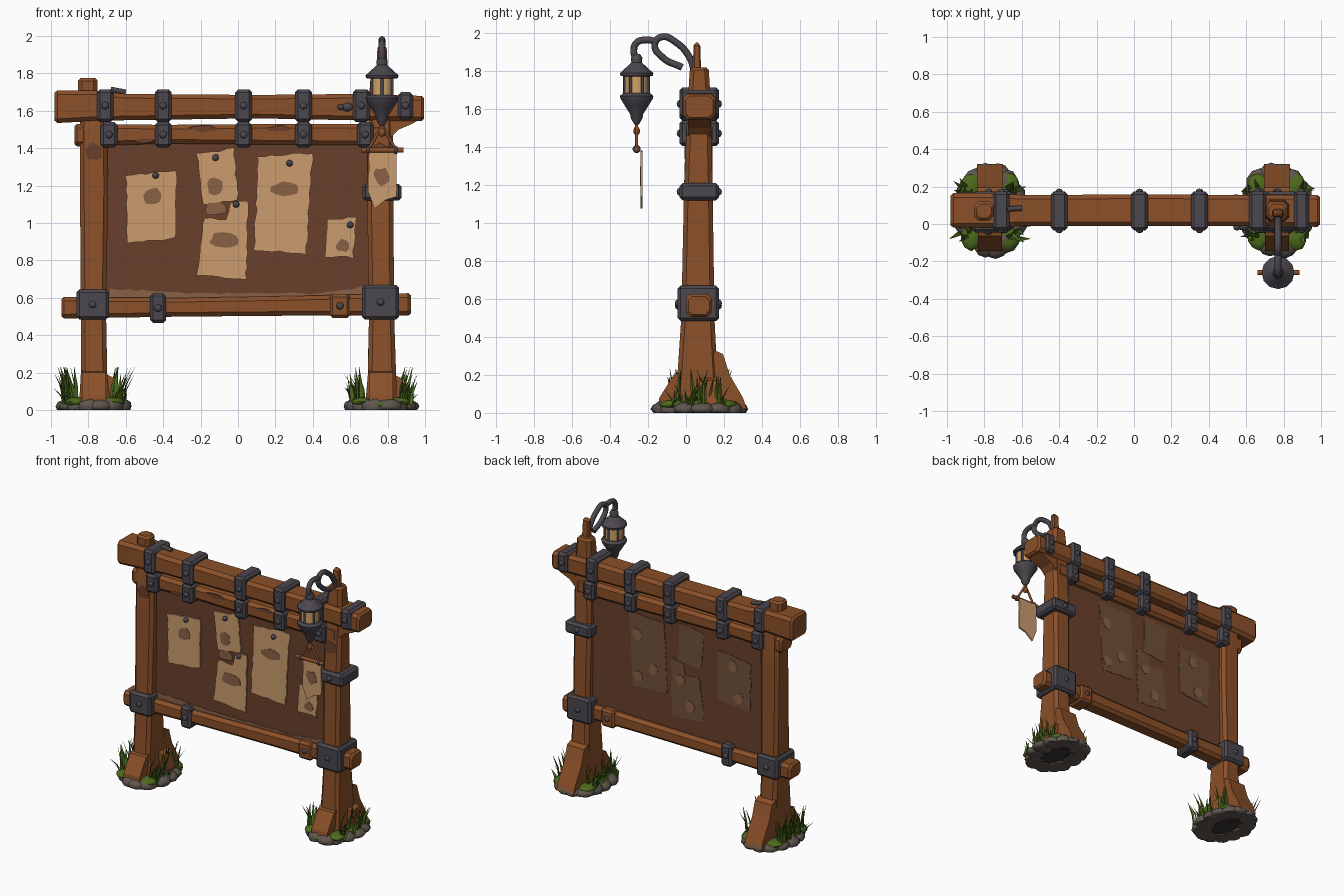
import bpy, bmesh, math, random
from mathutils import Vector

random.seed(4)
if "Cube" in bpy.data.objects:
    bpy.data.objects.remove(bpy.data.objects["Cube"])


def material(name, code):
    rgb = [int(code[i:i + 2], 16) / 255 for i in (0, 2, 4)]
    col = [c / 12.92 if c < 0.04 else ((c + 0.055) / 1.055) ** 2.4 for c in rgb] + [1]
    m = bpy.data.materials.new(name)
    m.use_nodes = True
    m.diffuse_color = col
    m.node_tree.nodes["Principled BSDF"].inputs["Base Color"].default_value = col
    return m


WOOD = material("warm wood", "8B5029")
DARK = material("dark board", "6A402B")
METAL = material("dark iron", "4B474E")
PAPER = material("old paper", "CB9C6D")
BLOT = material("faded ink", "8A6145")
STAIN = material("back stain", "6F5138")
STONE = material("grey stone", "5F564E")
GRASS = material("grass green", "4C6A1C")
GLASS = material("lantern glass", "CFA268")
SOIL = material("dark soil", "35302F")


def finish(name, bm, mat, angle=35):
    bmesh.ops.recalc_face_normals(bm, faces=bm.faces)
    me = bpy.data.meshes.new(name)
    bm.to_mesh(me)
    bm.free()
    me.materials.append(mat)
    ob = bpy.data.objects.new(name, me)
    bpy.context.collection.objects.link(ob)
    bpy.ops.object.select_all(action='DESELECT')
    ob.select_set(True)
    bpy.context.view_layer.objects.active = ob
    bpy.ops.object.shade_smooth_by_angle(angle=math.radians(angle))
    return ob


def skin(bm, rings):
    loops = [[bm.verts.new(p) for p in r] for r in rings]
    n = len(loops[0])
    for a, b in zip(loops, loops[1:]):
        for i in range(n):
            bm.faces.new((a[i], a[(i + 1) % n], b[(i + 1) % n], b[i]))
    bm.faces.new(loops[0])
    bm.faces.new(loops[-1])


def timber(name, axis, stations, mat=WOOD, c=0.022):
    """Chamfered bar through stations (t, u0, u1, v0, v1) along x or z, with worn ends."""
    bm = bmesh.new()
    first, last = stations[0], stations[-1]
    e = 0.015 if last[0] > first[0] else -0.015
    inset = lambda s: (s[0], s[1] + 0.012, s[2] - 0.012, s[3] + 0.012, s[4] - 0.012)
    full = [inset(first), (first[0] + e, *first[1:]), *stations[1:-1],
            (last[0] - e, *last[1:]), inset(last)]
    rings = []
    for t, a, b, d, f in full:
        sec = [(a + c, d), (b - c, d), (b, d + c), (b, f - c),
               (b - c, f), (a + c, f), (a, f - c), (a, d + c)]
        rings.append([(t, u, v) if axis == 'x' else (u, v, t) for u, v in sec])
    skin(bm, rings)
    return finish(name, bm, mat, 25)


def box(name, x0, x1, y0, y1, z0, z1, mat, bevel=0.012):
    bm = bmesh.new()
    bmesh.ops.create_cube(bm, size=1)
    for v in bm.verts:
        v.co = ((x0 + x1) / 2 + v.co.x * (x1 - x0), (y0 + y1) / 2 + v.co.y * (y1 - y0),
                (z0 + z1) / 2 + v.co.z * (z1 - z0))
    if bevel:
        bmesh.ops.bevel(bm, geom=bm.edges[:], offset=bevel, segments=1, affect='EDGES')
    return finish(name, bm, mat, 20)


def prism(name, pts, axis, d0, d1, mat, jag=0.0):
    """Outline in xz (axis y) or yz (axis x), extruded; jag roughens the edge."""
    out = []
    for p, q in zip(pts, pts[1:] + pts[:1]):
        p, q = Vector(p), Vector(q)
        k = max(1, int((q - p).length / 0.035)) if jag else 1
        for i in range(k):
            r = Vector((random.uniform(-jag, jag), random.uniform(-jag, jag)))
            out.append(p.lerp(q, i / k) + r)
    bm = bmesh.new()
    skin(bm, [[(p.x, d, p.y) if axis == 'y' else (d, p.x, p.y) for p in out] for d in (d0, d1)])
    return finish(name, bm, mat, 20)


def blot(name, x, z, rx, rz, y, mat, thick=0.003):
    pts = []
    for i in range(11):
        a, k = i * math.tau / 11, random.uniform(0.75, 1.1)
        pts.append((x + rx * k * math.cos(a), z + rz * k * math.sin(a)))
    prism(name, pts, 'y', y - thick, y, mat)


def ball(name, p, s, mat, sub=2, rough=0.0, floor=None):
    bm = bmesh.new()
    bmesh.ops.create_icosphere(bm, subdivisions=sub, radius=1)
    for v in bm.verts:
        k = 1 + random.uniform(-rough, rough)
        v.co = Vector(p) + Vector([v.co[i] * s[i] * k for i in range(3)])
        if floor is not None:
            v.co.z = max(v.co.z, floor)
    return finish(name, bm, mat, 50)


def lathe(name, profile, x, y, mat, n=12):
    bm = bmesh.new()
    skin(bm, [[(x + r * math.cos(i * math.tau / n), y + r * math.sin(i * math.tau / n), z)
               for i in range(n)] for r, z in profile])
    return finish(name, bm, mat)


def tube(name, pts, r, mat, smooth=True):
    cu = bpy.data.curves.new(name, 'CURVE')
    cu.dimensions, cu.bevel_depth, cu.bevel_resolution, cu.use_fill_caps = '3D', r, 2, True
    sp = cu.splines.new('BEZIER' if smooth else 'POLY')
    seq = sp.bezier_points if smooth else sp.points
    seq.add(len(pts) - 1)
    for q, p in zip(seq, pts):
        q.co = p if smooth else (*p, 1)
        if smooth:
            q.handle_left_type = q.handle_right_type = 'AUTO'
    cu.materials.append(mat)
    bpy.context.collection.objects.link(bpy.data.objects.new(name, cu))


def strap(name, x, z0, z1, w=0.09, y0=-0.035, y1=0.175, mat=METAL):
    box(name, x - w / 2, x + w / 2, y0, y1, z0, z1, mat, 0.016)
    for y in (y0, y1):
        ball(name + "_rivet", (x, y, (z0 + z1) / 2), (0.02, 0.014, 0.02), METAL)


# Posts, with the flared feet
timber("right_post", 'z', [(0.01, -0.85, -0.68, -0.06, 0.18), (0.2, -0.84, -0.70, -0.045, 0.165),
       (0.5, -0.84, -0.705, -0.025, 0.15), (1.2, -0.845, -0.695, -0.01, 0.14),
       (1.55, -0.845, -0.70, 0.0, 0.14), (1.62, -0.855, -0.75, 0.02, 0.12),
       (1.775, -0.855, -0.75, 0.02, 0.12)])
timber("left_post", 'z', [(0.01, 0.68, 0.85, -0.06, 0.18), (0.2, 0.695, 0.845, -0.045, 0.165),
       (0.5, 0.70, 0.835, -0.025, 0.15), (1.2, 0.69, 0.83, -0.01, 0.14),
       (1.65, 0.70, 0.83, 0.01, 0.13), (1.82, 0.71, 0.82, 0.02, 0.12)])
timber("left_post_peg", 'z', [(1.78, 0.74, 0.80, 0.035, 0.08), (1.95, 0.745, 0.795, 0.04, 0.075)], c=0.008)

# Cross beams and the board
timber("top_beam", 'x', [(-0.98, -0.02, 0.165, 1.535, 1.71), (-0.78, -0.02, 0.165, 1.545, 1.71),
       (-0.6, -0.01, 0.155, 1.55, 1.69), (0.1, -0.012, 0.158, 1.56, 1.685),
       (0.6, -0.01, 0.155, 1.55, 1.69), (0.995, -0.015, 0.155, 1.545, 1.68)])
timber("second_beam", 'x', [(-0.875, 0.0, 0.14, 1.41, 1.53), (-0.4, 0.005, 0.135, 1.425, 1.525),
       (0.2, 0.0, 0.14, 1.42, 1.53), (0.8, 0.0, 0.14, 1.415, 1.53)])
timber("bottom_beam", 'x', [(-0.945, 0.0, 0.135, 0.49, 0.605), (-0.3, 0.01, 0.13, 0.50, 0.60),
       (0.3, 0.01, 0.13, 0.505, 0.61), (0.925, 0.0, 0.135, 0.505, 0.625)])
prism("beam_bracket", [(0.80, 1.44), (0.86, 1.5), (0.93, 1.53), (0.98, 1.56), (0.80, 1.58)],
      'y', 0.01, 0.13, WOOD)
box("notice_board", -0.71, 0.71, 0.045, 0.095, 0.58, 1.44, DARK, 0)
prism("board_worn_edge", [(-0.69, 0.6), (0.69, 0.6), (0.69, 0.66), (0.4, 0.625), (-0.3, 0.625), (-0.69, 0.65)],
      'y', 0.041, 0.046, BLOT, 0.005)
for x, z, rx, rz in [(-0.18, 1.505, 0.08, 0.018), (0.22, 1.505, 0.07, 0.016), (-0.5, 1.44, 0.05, 0.015)]:
    blot("beam_wear", x, z, rx, rz, 0.001, DARK)
for x in (-0.77, 0.76):
    blot("post_wear", x, 1.38, 0.05, 0.05, -0.006, DARK)

# Iron straps and corner plates
for x in (-0.71, -0.40, 0.03, 0.35, 0.66):
    strap("top_strap", x, 1.54, 1.715)
    strap("second_strap", x + (0.02 if abs(x) > 0.6 else 0), 1.405, 1.54)
strap("end_strap", 0.895, 1.555, 1.70, 0.08)
strap("right_corner_plate", -0.777, 0.485, 0.645, 0.175, -0.045)
strap("left_corner_plate", 0.762, 0.485, 0.67, 0.2, -0.045)
strap("bottom_strap", -0.427, 0.465, 0.625, 0.085, -0.01, 0.15)
strap("wooden_patch", 0.545, 0.492, 0.622, 0.11, -0.005, 0.145, WOOD)
strap("left_post_band", 0.77, 1.12, 1.21, 0.21)
for x, r in ((0.55, 0.02), (0.585, 0.03)):
    ball("iron_knot", (x, -0.015, 1.62), (r, 0.02, r * 0.8), METAL)
tube("iron_spike", [(-0.68, 0.08, 1.715), (-0.6, 0.085, 1.70)], 0.014, METAL, False)

# Torn notices, with faded marks on the back of the board
wide = [(-0.60, 1.25), (-0.33, 1.285), (-0.33, 0.92), (-0.59, 0.89)]
small = [(-0.22, 1.37), (-0.02, 1.40), (0.0, 1.12), (-0.19, 1.10)]
torn = [(-0.18, 1.03), (-0.06, 1.02), (-0.04, 1.11), (0.055, 1.12), (0.045, 0.695), (-0.22, 0.72)]
tall = [(0.11, 1.36), (0.40, 1.375), (0.365, 0.835), (0.085, 0.855)]
scrap = [(0.48, 1.02), (0.63, 1.03), (0.615, 0.815), (0.465, 0.82)]
for i, sheet in enumerate((wide, small, torn, tall, scrap)):
    y = 0.03 - 0.004 * (i == 2)
    prism("notice", sheet, 'y', y, y + 0.009, PAPER, 0.006)
    if sheet is not scrap:
        prism("back_mark", sheet, 'y', 0.094, 0.098, STAIN, 0.006)
for x, z, rx, rz in [(-0.46, 1.14, 0.055, 0.05), (-0.12, 1.20, 0.05, 0.05), (-0.12, 1.075, 0.06, 0.04),
                     (-0.07, 0.91, 0.085, 0.045), (0.25, 1.18, 0.085, 0.045), (0.56, 0.88, 0.04, 0.035)]:
    blot("ink_mark", x, z, rx, rz, 0.026, BLOT)
for x, z in [(0.33, 1.22), (0.2, 1.0), (0.32, 0.92), (-0.45, 1.2), (-0.5, 0.97), (-0.1, 0.8), (-0.02, 0.98)]:
    blot("back_scrap", x, z, 0.04, 0.045, 0.101, BLOT)
for x, z in [(-0.44, 1.255), (-0.12, 1.35), (-0.01, 1.10), (0.275, 1.32), (0.60, 0.99)]:
    ball("notice_nail", (x, 0.02, z), (0.018, 0.018, 0.018), METAL)

# Lantern on its curled arm
LX, LY = 0.77, -0.26
tube("arm_curl", [(LX, y, z) for y, z in [(0.045, 1.79), (0.02, 1.87), (-0.05, 1.95), (-0.13, 1.98),
     (-0.165, 1.94), (-0.12, 1.87), (-0.02, 1.82)]], 0.018, METAL)
tube("arm_reach", [(LX, y, z) for y, z in [(-0.15, 1.955), (-0.21, 1.965), (-0.26, 1.95), (-0.275, 1.91),
     (LY, 1.85)]], 0.018, METAL)
lathe("lantern_roof", [(0.018, 1.89), (0.03, 1.87), (0.028, 1.845), (0.055, 1.82), (0.088, 1.79),
      (0.085, 1.775), (0.05, 1.77)], LX, LY, METAL)
lathe("lantern_glass", [(0.062, 1.775), (0.062, 1.665)], LX, LY, GLASS)
lathe("lantern_base", [(0.07, 1.685), (0.088, 1.67), (0.085, 1.655), (0.06, 1.615), (0.035, 1.575),
      (0.03, 1.55), (0.012, 1.52)], LX, LY, METAL)
for i in range(6):
    a = (i + 0.5) * math.tau / 6
    x, y = LX + 0.063 * math.cos(a), LY + 0.063 * math.sin(a)
    tube("lantern_bar", [(x, y, 1.66), (x, y, 1.785)], 0.008, METAL, False)

# Small hanging notice under the lantern
tube("hanging_rod", [(0.66, LY, 1.39), (0.885, LY, 1.39)], 0.014, WOOD, False)
for s in (-1, 1):
    tube("hanging_cord", [(LX, LY, 1.52), (LX + s * 0.075, LY, 1.39)], 0.008, WOOD, False)
    ball("rod_collar", (LX + s * 0.075, LY, 1.39), (0.012, 0.022, 0.022), METAL)
ball("cord_knot", (LX, LY, 1.485), (0.018, 0.018, 0.025), WOOD)
prism("hanging_notice", [(0.70, 1.38), (0.845, 1.38), (0.85, 1.14), (0.785, 1.12), (0.73, 1.08), (0.695, 1.17)],
      'y', -0.24, -0.228, PAPER, 0.004)
blot("hanging_mark", 0.77, 1.25, 0.045, 0.05, -0.24, BLOT)


def blade(bm, x, y, h, lean, ang):
    """Bent three-sided grass blade."""
    d = Vector((math.cos(ang), math.sin(ang), 0))
    side = Vector((-d.y, d.x, 0))
    rings = []
    for t, w in ((0, 0.012), (0.5, 0.011), (1, 0.001)):
        c = Vector((x, y, 0.03)) + d * lean * t * t + Vector((0, 0, h * t))
        rings.append([c + side * w, c - side * w, c + d * w * 0.5])
    skin(bm, rings)


# Feet: braces, stones, soil and grass
for side, cx in (("right", -0.77), ("left", 0.765)):
    prism(side + "_front_brace", [(-0.15, 0.02), (-0.14, 0.08), (-0.065, 0.2), (0, 0.22), (0, 0.02)],
          'x', cx - 0.065, cx + 0.065, WOOD)
    prism(side + "_back_brace", [(0.32, 0.02), (0.3, 0.08), (0.23, 0.2), (0.195, 0.31), (0.15, 0.33), (0.1, 0.02)],
          'x', cx - 0.07, cx + 0.07, WOOD)
    prism(side + "_side_brace", [(cx + 0.05, 0.02), (cx + 0.05, 0.2), (cx + 0.11, 0.17), (cx + 0.15, 0.02)],
          'y', 0.07, 0.17, WOOD)
    lathe(side + "_soil", [(0.17, 0.008), (0.17, 0.03), (0.1, 0.055)], cx, 0.075, SOIL)
    for i in range(14):
        a = i * math.tau / 14 + random.uniform(-0.1, 0.1)
        r = random.uniform(0.06, 0.08)
        ball(side + "_stone", (cx + 0.135 * math.cos(a), 0.075 + 0.19 * math.sin(a), 0.02),
             (r, r, random.uniform(0.035, 0.05)), STONE, 2, 0.04, 0.0)
    for sx in (-1, 1):
        for y in (-0.07, 0.07, 0.2):
            ball(side + "_moss", (cx + sx * 0.1, y, 0.045), (0.06, 0.07, 0.025), GRASS, 2, 0.08)
    ball(side + "_front_moss", (cx, -0.13, 0.03), (0.07, 0.04, 0.02), GRASS)
    bm = bmesh.new()
    for i in range(64):
        s = random.choice((-1, 1))
        blade(bm, cx + s * random.uniform(0.08, 0.16), random.uniform(-0.08, 0.22),
              random.choice((0.06, 0.09, 0.12, 0.16, 0.2)), random.uniform(0.02, 0.07),
              random.uniform(-1.3, 1.3) + (math.pi if s < 0 else 0))
    finish(side + "_grass", bm, GRASS)
